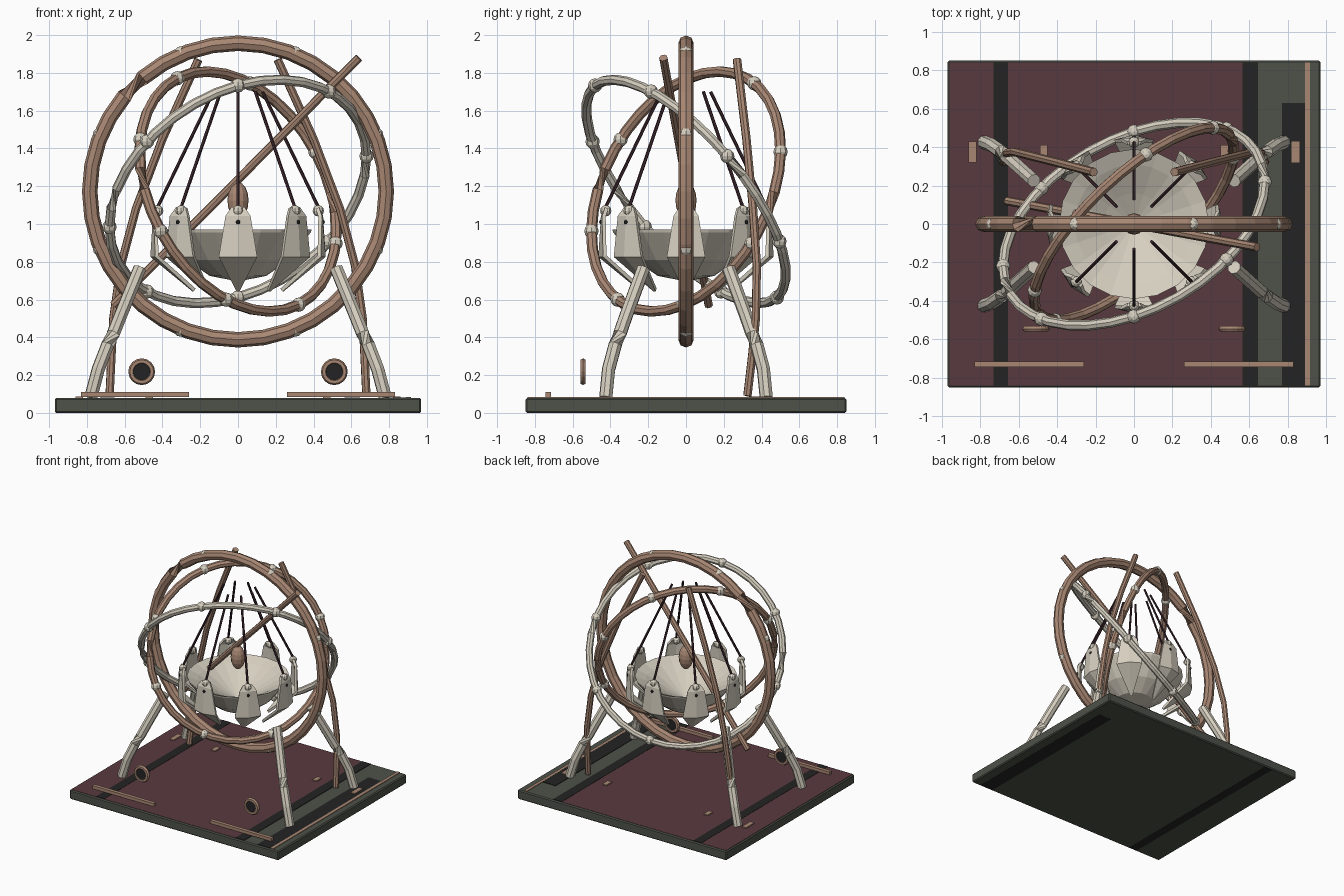
import bpy, bmesh, math
from mathutils import Vector, Matrix

if "Cube" in bpy.data.objects:
    bpy.data.objects.remove(bpy.data.objects["Cube"])

def mat(name, r, g, b):
    lin = lambda c: (c / 255 / 12.92) if c < 11 else ((c / 255 + 0.055) / 1.055) ** 2.4
    m = bpy.data.materials.new(name)
    m.diffuse_color = (lin(r), lin(g), lin(b), 1)
    m.use_nodes = True
    m.node_tree.nodes["Principled BSDF"].inputs["Base Color"].default_value = m.diffuse_color
    return m

BONE = mat("bone white", 214, 207, 192)
TAN = mat("tan wood", 168, 135, 115)
MAROON = mat("maroon carpet", 89, 58, 63)
SLATE = mat("green slate", 78, 82, 73)
BLACK = mat("soot black", 34, 36, 34)
CORD = mat("dark cord", 62, 40, 46)

def finish(name, bm, material):
    bmesh.ops.recalc_face_normals(bm, faces=bm.faces)
    me = bpy.data.meshes.new(name)
    bm.to_mesh(me)
    bm.free()
    me.materials.append(material)
    ob = bpy.data.objects.new(name, me)
    bpy.context.collection.objects.link(ob)
    return ob

def box(name, x0, x1, y0, y1, z0, z1, material, bevel=0):
    bm = bmesh.new()
    bmesh.ops.create_cube(bm, size=1)
    for v in bm.verts:
        v.co = ((x0 + x1) / 2 + v.co.x * (x1 - x0), (y0 + y1) / 2 + v.co.y * (y1 - y0),
                (z0 + z1) / 2 + v.co.z * (z1 - z0))
    if bevel:
        bmesh.ops.bevel(bm, geom=bm.edges[:], offset=bevel, segments=1, affect='EDGES')
    return finish(name, bm, material)

def skin(bm, loops, closed, twists={}):
    """Join cross-section loops; twists shifts the join at a segment to pinch the tube."""
    s = len(loops[0])
    for i in range(len(loops) if closed else len(loops) - 1):
        a, b, k = loops[i], loops[(i + 1) % len(loops)], twists.get(i, 0)
        for j in range(s):
            bm.faces.new((a[j], a[(j + 1) % s], b[(j + 1 + k) % s], b[(j + k) % s]))
    if not closed:
        bm.faces.new(loops[0])
        bm.faces.new(loops[-1])

def add_rod(bm, pts, r, sides=8, twists={}):
    pts = [Vector(p) for p in pts]
    loops = []
    for i, p in enumerate(pts):
        t = (pts[min(i + 1, len(pts) - 1)] - pts[max(i - 1, 0)]).normalized()
        u = t.cross(Vector((0.3, 1, 0))).normalized()
        w = t.cross(u)
        loops.append([bm.verts.new(p + r * (math.cos(a) * u + math.sin(a) * w))
                      for a in (2 * math.pi * j / sides for j in range(sides))])
    skin(bm, loops, False, twists)

def rod(name, pts, r, material, sides=8, twists={}):
    bm = bmesh.new()
    add_rod(bm, pts, r, sides, twists)
    return finish(name, bm, material)

def ring(name, centre, n, e1, R, r, material, twists={}, seg=36, sides=8):
    """Tube ring about normal n, starting at direction e1. Returns a point-on-ring function."""
    c, n = Vector(centre), Vector(n).normalized()
    e1 = Vector(e1)
    e1 = (e1 - n * e1.dot(n)).normalized()
    e2 = n.cross(e1)
    out = lambda a: math.cos(a) * e1 + math.sin(a) * e2
    bm = bmesh.new()
    loops = []
    for i in range(seg):
        d = out(2 * math.pi * i / seg)
        loops.append([bm.verts.new(c + d * (R + r * math.cos(b)) + n * r * math.sin(b))
                      for b in (2 * math.pi * j / sides for j in range(sides))])
    skin(bm, loops, True, twists)
    finish(name, bm, material)
    return lambda a, rad=R: c + out(a) * rad

def beads(name, points, r, material):
    bm = bmesh.new()
    for p in points:
        bmesh.ops.create_uvsphere(bm, u_segments=8, v_segments=6, radius=r,
                                  matrix=Matrix.Translation(p))
    return finish(name, bm, material)

# base slab with carpet and inlaid strips
box("base_slab", -.97, .97, -.85, .85, 0, .078, SLATE, .008)
box("carpet", -.96, .57, -.84, .84, .076, .08, MAROON)
for i, (x0, x1, y1) in enumerate([(-.73, -.655, .84), (.565, .645, .84), (.77, .89, .63)]):
    box(f"black_strip_{i}", x0, x1, -.84, y1, .076, .082, BLACK)
    if i != 1:
        box(f"underside_strip_{i}", x0, x1, -.84, y1, -.001, .003, BLACK)
box("tan_strip", .89, .915, -.84, .84, .076, .083, TAN)

# three crossed rings with joint beads
C = (0, 0, 1.172)
eighths = [k * math.pi / 4 for k in range(8)]
at = ring("large_upright_ring", C, (0, -1, 0), (1, 0, 0), .785, .041, TAN, {13: 3})
beads("large_ring_joints", [at(a + math.pi / 8, .792) for a in eighths], .037, BONE)
at = ring("white_tilted_ring", C, (-.39, .70, .60), (0, -.65, .757), .739, .027, BONE, {9: 2, 28: 3})
beads("white_ring_joints", [at(a) for a in eighths], .038, BONE)
at = ring("tan_tilted_ring", C, (.644, -.677, .357), (.32, -.01, -.6), .68, .029, TAN, {6: 2, 24: 3})
beads("tan_ring_joints", [at(a) for a in eighths], .038, BONE)

# legs, rear poles and the slanted pole
for sx, side in ((-1, "left"), (1, "right")):
    for sy, end in ((-1, "front"), (1, "back")):
        leg = [(.52, .225, .765), (.62, .315, .52), (.66, .35, .42), (.69, .375, .36),
               (.74, .41, .23), (.78, .425, .08)]
        rod(f"{end}_{side}_leg", [(sx * x, sy * y, z) for x, y, z in leg], .036, BONE, 8, {2: 2})
    pole = [(.21, .27, 1.87), (.40, .32, 1.45), (.54, .355, 1.08), (.62, .375, .78),
            (.66, .37, .5), (.67, .35, .3), (.68, .325, .09)]
    rod(f"{side}_rear_pole", [(sx * x, y, z) for x, y, z in pole], .023, TAN, 8)
rod("slanted_pole", [(.64, -.12, 1.88), (-.66, .12, .57)], .023, TAN, 8)

# dish: lathe of outer and inner profile
bm = bmesh.new()
profile = [(.02, .70), (.15, .725), (.27, .81), (.385, .955), (.39, .97), (.31, .935), (.16, .85), (.02, .78)]
N = 20
loops = [[bm.verts.new((r * math.cos(2 * math.pi * j / N), r * math.sin(2 * math.pi * j / N), z))
          for j in range(N)] for r, z in profile]
skin(bm, loops, False)
finish("dish", bm, BONE)

# egg above the dish
bm = bmesh.new()
bmesh.ops.create_uvsphere(bm, u_segments=12, v_segments=8, radius=1,
                          matrix=Matrix.Translation((0, 0, 1.125)) @ Matrix.Diagonal((.056, .056, .097, 1)))
finish("egg", bm, TAN)

# eight kite-shaped petals, their caps, pin holes and cords
petals, cords, pins = bmesh.new(), bmesh.new(), bmesh.new()
caps = []
sections = [(1.085, .42, .035, 0), (1.04, .435, .065, .006), (.83, .43, .1, .025), (.65, .23, .006, .004)]
for a in eighths:
    d, t = Vector((math.cos(a), math.sin(a), 0)), Vector((-math.sin(a), math.cos(a), 0))
    rows = []
    for z, r, w, bulge in sections:
        base = d * r + Vector((0, 0, z))
        rows.append([petals.verts.new(base + t * s * w + d * bulge * (1 - abs(s))) for s in (-1, 0, 1)])
    for p, q in zip(rows, rows[1:]):
        for j in (0, 1):
            petals.faces.new((p[j], p[j + 1], q[j + 1], q[j]))
    caps.append(d * .425 + Vector((0, 0, 1.07)))
    add_rod(cords, [d * .425 + Vector((0, 0, 1.09)), d * .13 + Vector((0, 0, 1.70))], .009, 6)
    bmesh.ops.create_uvsphere(pins, u_segments=8, v_segments=6, radius=.013,
                              matrix=Matrix.Translation(d * .447 + Vector((0, 0, 1.01))))
ob = finish("petals", petals, BONE)
sol = ob.modifiers.new("thickness", 'SOLIDIFY')
sol.thickness, sol.offset = .02, 0
beads("petal_caps", caps, .03, BONE)
finish("hanging_cords", cords, CORD)
finish("petal_pins", pins, BLACK)

# floor fittings: rails, small wheels and tan markers
for s, side in ((-1, "left"), (1, "right")):
    xs = sorted((s * .26, s * .83))
    box(f"{side}_front_rail", *xs, -.745, -.715, .085, .11, TAN)
    ring(f"{side}_wheel_rim", (s * .51, -.545, .218), (0, -1, 0), (1, 0, 0), .055, .016, TAN, {}, 16, 6)
    rod(f"{side}_wheel_disc", [(s * .51, -.555, .218), (s * .51, -.535, .218)], .045, BLACK, 12)
    for x, h in ((.84, .055), (.47, .035)):
        box(f"{side}_floor_marker_{int(x * 100)}", s * x - .02, s * x + .02, .375 - h, .375 + h, .08, .088, TAN)
